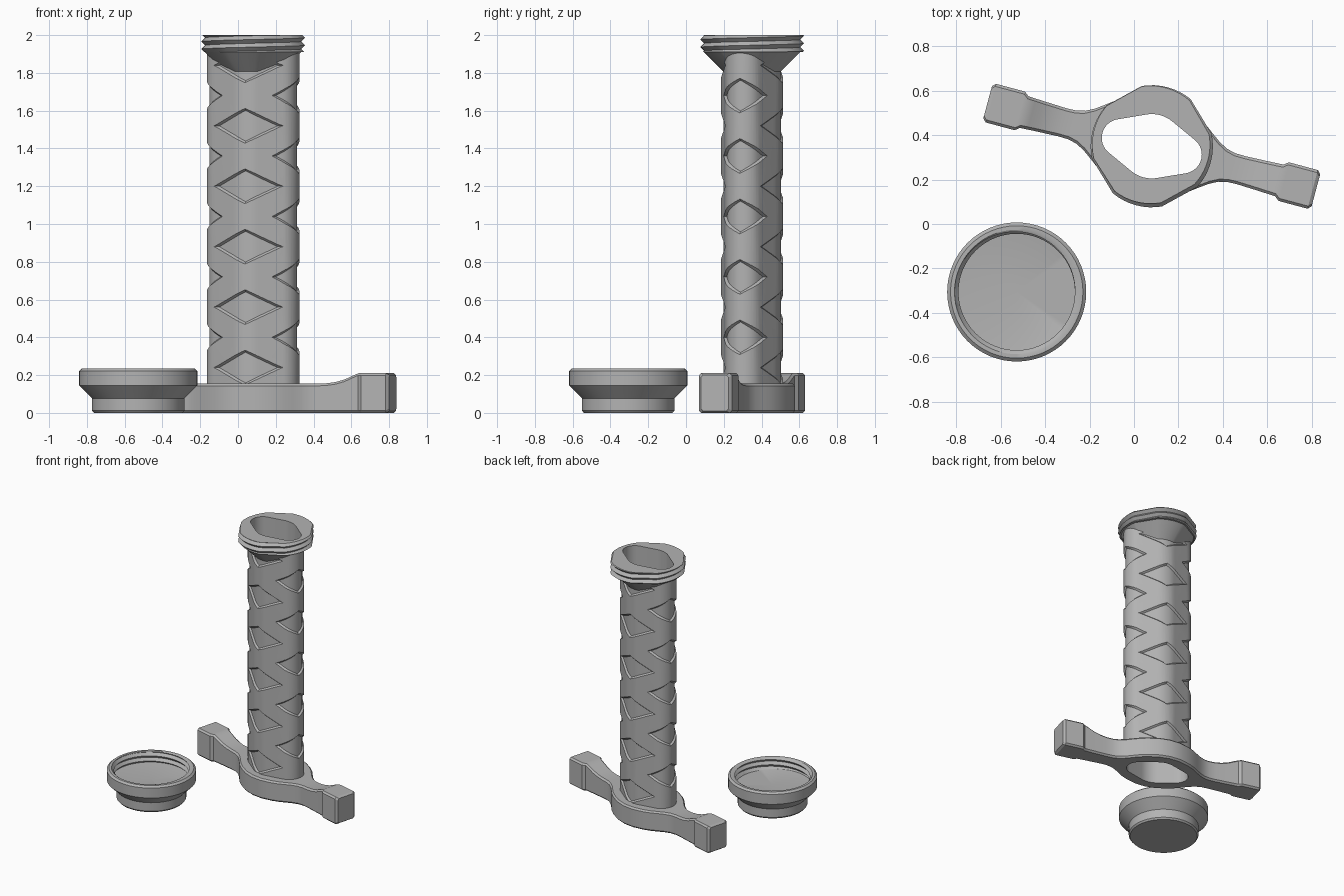
import bpy, bmesh, math
from math import sin, cos, pi, atan2, hypot

if "Cube" in bpy.data.objects:
    bpy.data.objects.remove(bpy.data.objects["Cube"])

grey = bpy.data.materials.new("plain_grey")
grey.diffuse_color = (0.45, 0.45, 0.45, 1)
grey.use_nodes = True
grey.node_tree.nodes["Principled BSDF"].inputs["Base Color"].default_value = grey.diffuse_color

HUB = (0.08, 0.35, 0)        # sword axis
TURN = math.radians(-15)     # sword heading


def loft(name, columns, close_u=False, close_v=False, caps=False, sword=True):
    """Skin equal-length columns of points into a mesh object."""
    bm = bmesh.new()
    grid = [[bm.verts.new(p) for p in col] for col in columns]
    n, m = len(grid), len(grid[0])
    for i in range(n if close_u else n - 1):
        for j in range(m if close_v else m - 1):
            a, b = grid[i], grid[(i + 1) % n]
            k = (j + 1) % m
            bm.faces.new((a[j], b[j], b[k], a[k]))
    if caps:
        bm.faces.new(grid[0])
        bm.faces.new(grid[-1])
    bmesh.ops.remove_doubles(bm, verts=bm.verts, dist=1e-5)
    bmesh.ops.recalc_face_normals(bm, faces=bm.faces)
    me = bpy.data.meshes.new(name)
    bm.to_mesh(me)
    bm.free()
    me.materials.append(grey)
    ob = bpy.data.objects.new(name, me)
    bpy.context.collection.objects.link(ob)
    if sword:
        ob.location = HUB
        ob.rotation_euler.z = TURN
    return ob


def activate(ob):
    bpy.ops.object.select_all(action='DESELECT')
    ob.select_set(True)
    bpy.context.view_layer.objects.active = ob


def cut(ob, cutter):
    mod = ob.modifiers.new("cut", 'BOOLEAN')
    mod.operation, mod.solver, mod.object = 'DIFFERENCE', 'EXACT', cutter
    activate(ob)
    bpy.ops.object.modifier_apply(modifier="cut")
    bpy.data.objects.remove(cutter)


# Grip cross-section: hull of a wide middle circle and two small end circles
R, r, L = 0.165, 0.105, 0.145
PHI = math.acos((R - r) / L)


def make_section():
    pts = []
    for cx, rad, a0, a1, n in ((L, r, 0, PHI, 8), (0, R, PHI, pi - PHI, 8),
                               (-L, r, pi - PHI, pi + PHI, 16),
                               (0, R, pi + PHI, 2 * pi - PHI, 8),
                               (L, r, 2 * pi - PHI, 2 * pi, 8)):
        for i in range(n + 1):
            a = a0 + (a1 - a0) * i / n
            pts.append((cx + rad * cos(a), rad * sin(a), cos(a), sin(a)))
    return pts                # last point repeats the first


SEC = make_section()
RUN = [0.0]
for p, q in zip(SEC, SEC[1:]):
    RUN.append(RUN[-1] + hypot(q[0] - p[0], q[1] - p[1]))


def offset(p, d):
    return p[0] + d * p[2], p[1] + d * p[3]


def surface(t, d):
    """Point on the grip section at arc length t, pushed out by d."""
    t %= RUN[-1]
    i = next(k for k in range(len(RUN) - 1) if RUN[k + 1] >= t)
    f = (t - RUN[i]) / max(RUN[i + 1] - RUN[i], 1e-9)
    return offset([a + (b - a) * f for a, b in zip(SEC[i], SEC[i + 1])], d)


def prism(name, d, z0, z1):
    pts = [offset(p, d) for p in SEC[:-1]]
    return loft(name, [[(x, y, z) for x, y in pts] for z in (z0, z1)],
                close_v=True, caps=True)


def thread(theta, z0, z1, base, pitch, valley, crest):
    """Radius and height samples up a helical V thread at one angle."""
    out = []
    for k in range(-6, 14):
        z = base + pitch * (theta / (2 * pi) + k / 2)
        z = min(max(z, z0), z1)
        f = ((z - base) / pitch - theta / (2 * pi)) % 1
        out.append((valley + (crest - valley) * abs(2 * f - 1), z))
    return out


# Grip tube
INNER = -0.02
cols = []
for p in SEC[:-1]:
    o, i = offset(p, 0), offset(p, INNER)
    cols.append([(*o, 0.14), (*o, 1.97), (*i, 1.999), (*i, 0.14)])
grip = loft("grip", cols, close_u=True, close_v=True)

# Diamond recesses with sloping walls, staggered around the grip
quarter = RUN[-1] / 4
diamonds = []
for side in range(4):
    broad = side % 2 == 1
    width = 0.2 if broad else 0.178
    for row in range(6 if broad else 5):
        zc = (0.24 if broad else 0.40) + 0.32 * row
        cols = []
        for i in range(21):
            u = -1 + i / 10
            col = []
            for d, s in ((-0.013, -1), (-0.013, 1), (0.012, 1), (0.012, -1)):
                grow = 1 + 9 * d
                x, y = surface(side * quarter + u * width * grow, d)
                col.append((x, y, zc + s * 0.092 * grow * (1 - abs(u))))
            cols.append(col)
        diamonds.append(loft("diamond", cols, close_v=True))
activate(diamonds[0])
for ob in diamonds:
    ob.select_set(True)
bpy.ops.object.join()
cutter = bpy.context.object
cutter.hide_render = True
cut(grip, cutter)

# Flared collar with outside thread
cols = []
for n, p in enumerate(SEC):
    i, e = offset(p, INNER), offset(p, -0.012)
    a = atan2(p[1], p[0]) % (2 * pi)
    if n == len(SEC) - 1:
        a = 2 * pi
    elif n == 0:
        a = 0.0
    rows = thread(a, 1.91, 2.0, 1.905, 0.04, 0.255, 0.275)[::-1]
    col = [(*i, 2.0)] + [(q * cos(a), q * sin(a), z) for q, z in rows]
    col.append((0.255 * cos(a), 0.255 * sin(a), 1.91))
    col.append((*e, 1.91 - (0.255 - hypot(*e))))
    cols.append(col)
collar = loft("threaded_collar", cols, close_v=True)

# Cross guard: stations of (distance, half width, top height) along one arm
ARM = [(0, .225, .155), (.08, .215, .155), (.16, .185, .155), (.21, .157, .155),
       (.25, .127, .155), (.29, .098, .155), (.33, .077, .155), (.37, .067, .155),
       (.42, .066, .157), (.47, .068, .164), (.52, .070, .178), (.56, .072, .196),
       (.595, .074, .21), (.615, .09, .21), (.75, .09, .21), (.765, .075, .2)]
cols = []
for x, w, t in [(-x, w, t) for x, w, t in ARM[:0:-1]] + ARM:
    c = 0.012
    b = 0.01 if abs(x) > 0.76 else 0.0
    half = [(w - c, b), (w, b + c), (w, t - c), (w - c, t)]
    ring = half + [(-y, z) for y, z in half[::-1]]
    cols.append([(x, y, z) for y, z in ring])
guard = loft("cross_guard", cols, close_v=True, caps=True)
hole = prism("guard_hole", INNER, -0.1, 0.4)
hole.hide_render = True
cut(guard, hole)

# Screw-on end cap with inside thread
cols = []
N = 64
for i in range(N + 1):
    a = 2 * pi * i / N
    prof = [(0, 0), (.235, 0), (.245, .012), (.245, .077), (.313, .145),
            (.313, .222), (.298, .235), (.28, .235)]
    prof += thread(a, 0.15, 0.23, 0.15, 0.04, 0.28, 0.262)[::-1]
    prof += [(.262, .148), (0, .148)]
    cols.append([(q * cos(a), q * sin(a), z) for q, z in prof])
cap = loft("end_cap", cols, sword=False)
cap.location = (-0.528, -0.306, 0)

for ob in (grip, collar, guard, cap):
    activate(ob)
    bpy.ops.object.shade_smooth_by_angle(angle=math.radians(28))
